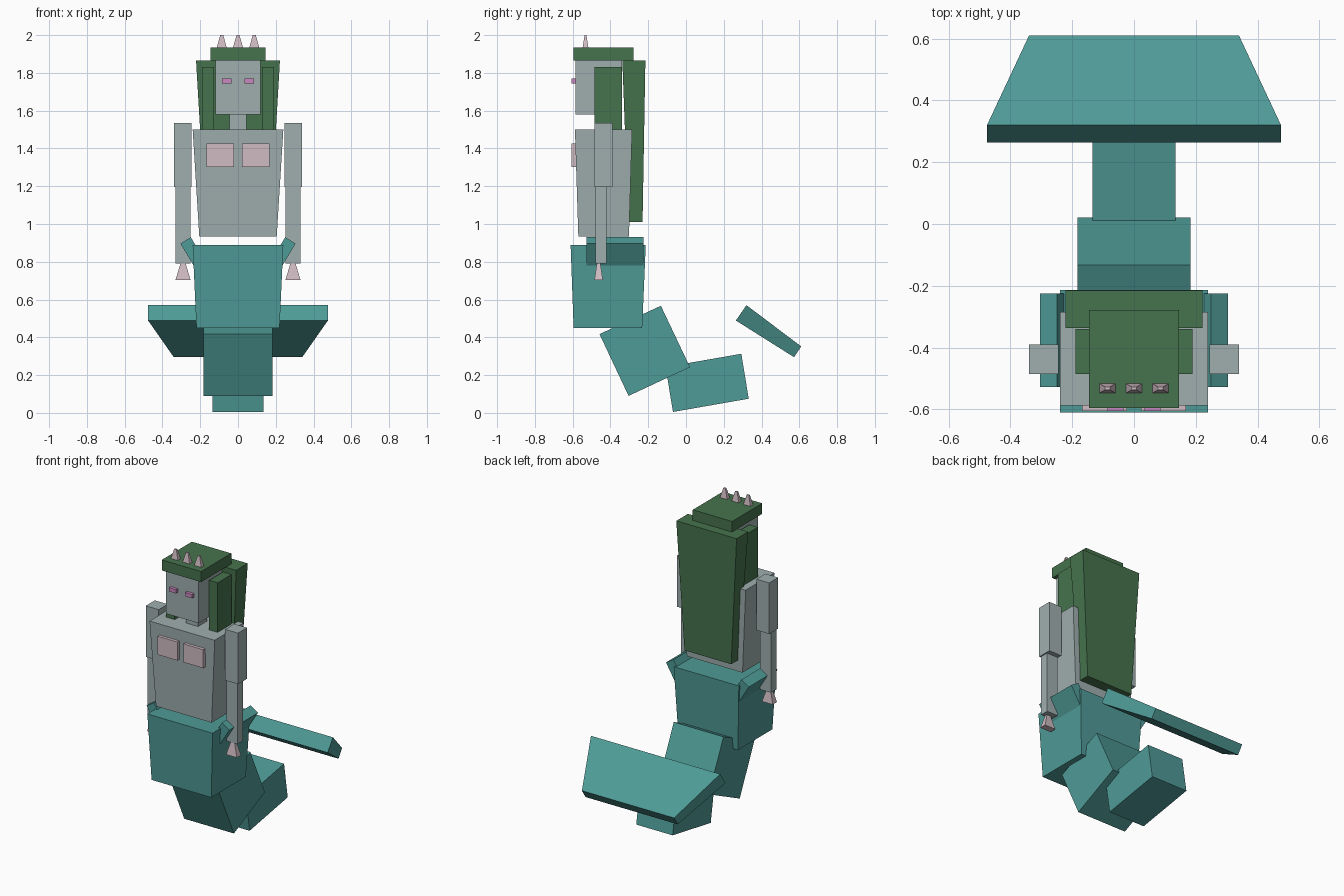
import bpy, bmesh

if "Cube" in bpy.data.objects:
    bpy.data.objects.remove(bpy.data.objects["Cube"])


def make_material(name, rgb):
    """sRGB 0-255 to a flat linear colour."""
    m = bpy.data.materials.new(name)
    lin = [(c / 255 / 12.92) if c < 10 else ((c / 255 + 0.055) / 1.055) ** 2.4 for c in rgb]
    m.diffuse_color = (*lin, 1)
    m.use_nodes = True
    m.node_tree.nodes["Principled BSDF"].inputs["Base Color"].default_value = m.diffuse_color
    return m


TEAL = make_material("teal scales", (79, 155, 151))
SKIN = make_material("grey skin", (160, 175, 175))
GREEN = make_material("green hair", (70, 115, 77))
PINK = make_material("pale pink", (208, 188, 195))
EYE = make_material("magenta eye", (203, 137, 193))


def loft(name, ring_a, ring_b, mat):
    """Solid between two rings with the same number of points."""
    bm = bmesh.new()
    a = [bm.verts.new(p) for p in ring_a]
    b = [bm.verts.new(p) for p in ring_b]
    n = len(a)
    bm.faces.new(a)
    bm.faces.new(b)
    for i in range(n):
        j = (i + 1) % n
        bm.faces.new((a[i], a[j], b[j], b[i]))
    bmesh.ops.recalc_face_normals(bm, faces=bm.faces)
    me = bpy.data.meshes.new(name)
    bm.to_mesh(me)
    bm.free()
    me.materials.append(mat)
    ob = bpy.data.objects.new(name, me)
    bpy.context.collection.objects.link(ob)
    return ob


def block(name, mat, z0, z1, x0, x1, y0, y1, top=None):
    """Box, or tapered box when top=(x0, x1, y0, y1) is given."""
    def ring(r, z):
        return [(r[0], r[2], z), (r[1], r[2], z), (r[1], r[3], z), (r[0], r[3], z)]
    base = (x0, x1, y0, y1)
    return loft(name, ring(base, z0), ring(top or base, z1), mat)


def pair(name, mat, z0, z1, x0, x1, y0, y1, top=None):
    """Mirrored left and right blocks."""
    block(name + "_left", mat, z0, z1, x0, x1, y0, y1, top)
    t = (-top[1], -top[0], top[2], top[3]) if top else None
    block(name + "_right", mat, z0, z1, -x1, -x0, y0, y1, t)


def side_prism(name, mat, profile, widths):
    """Side (y, z) profile spread to a half width at each corner."""
    loft(name, [(-w, y, z) for (y, z), w in zip(profile, widths)],
         [(w, y, z) for (y, z), w in zip(profile, widths)], mat)


# Head, neck and face
block("head", SKIN, 1.58, 1.865, -0.12, 0.12, -0.585, -0.34)
block("neck", SKIN, 1.49, 1.58, -0.045, 0.045, -0.485, -0.39)
pair("eye", EYE, 1.745, 1.77, 0.034, 0.086, -0.605, -0.58)

# Hair and crown spikes
block("hair_top", GREEN, 1.865, 1.935, -0.145, 0.145, -0.595, -0.278)
pair("side_hair", GREEN, 1.50, 1.83, 0.127, 0.19, -0.485, -0.34)
block("back_hair", GREEN, 1.01, 1.865, -0.172, 0.172, -0.305, -0.23,
      (-0.222, 0.222, -0.337, -0.215))
for i, x in enumerate((-0.086, 0, 0.086)):
    block(f"crown_spike_{i + 1}", PINK, 1.935, 2.0, x - 0.026, x + 0.026, -0.547, -0.517,
          (x - 0.008, x + 0.008, -0.537, -0.527))

# Torso and chest plates
block("torso", SKIN, 0.935, 1.5, -0.205, 0.205, -0.57, -0.302,
      (-0.24, 0.24, -0.588, -0.285))
pair("chest_plate", PINK, 1.302, 1.425, 0.022, 0.168, -0.606, -0.57)

# Arms and hands
pair("upper_arm", SKIN, 1.195, 1.535, 0.245, 0.34, -0.485, -0.39)
pair("forearm", SKIN, 0.79, 1.195, 0.251, 0.331, -0.478, -0.421)
pair("hand", PINK, 0.703, 0.79, 0.251, 0.331, -0.485, -0.44,
     (0.277, 0.305, -0.472, -0.453))

# Hips with slanted side fins
block("hips", TEAL, 0.45, 0.89, -0.22, 0.22, -0.595, -0.232,
      (-0.24, 0.24, -0.611, -0.213))
for side, s in (("left", 1), ("right", -1)):
    fin = [(0.25, 0.93), (0.305, 0.896), (0.235, 0.78), (0.18, 0.814)]
    loft(f"hip_fin_{side}", [(s * x, -0.527, z) for x, z in fin],
         [(s * x, -0.225, z) for x, z in fin], TEAL)

# Curled tail and fluke
side_prism("tail_upper", TEAL,
           [(-0.458, 0.417), (-0.133, 0.567), (0.021, 0.242), (-0.304, 0.09)], [0.183] * 4)
side_prism("tail_lower", TEAL,
           [(-0.108, 0.243), (0.293, 0.313), (0.332, 0.075), (-0.069, 0.005)], [0.134] * 4)
side_prism("tail_fluke", TEAL,
           [(0.32, 0.57), (0.61, 0.352), (0.572, 0.295), (0.264, 0.489)],
           [0.476, 0.34, 0.34, 0.476])
